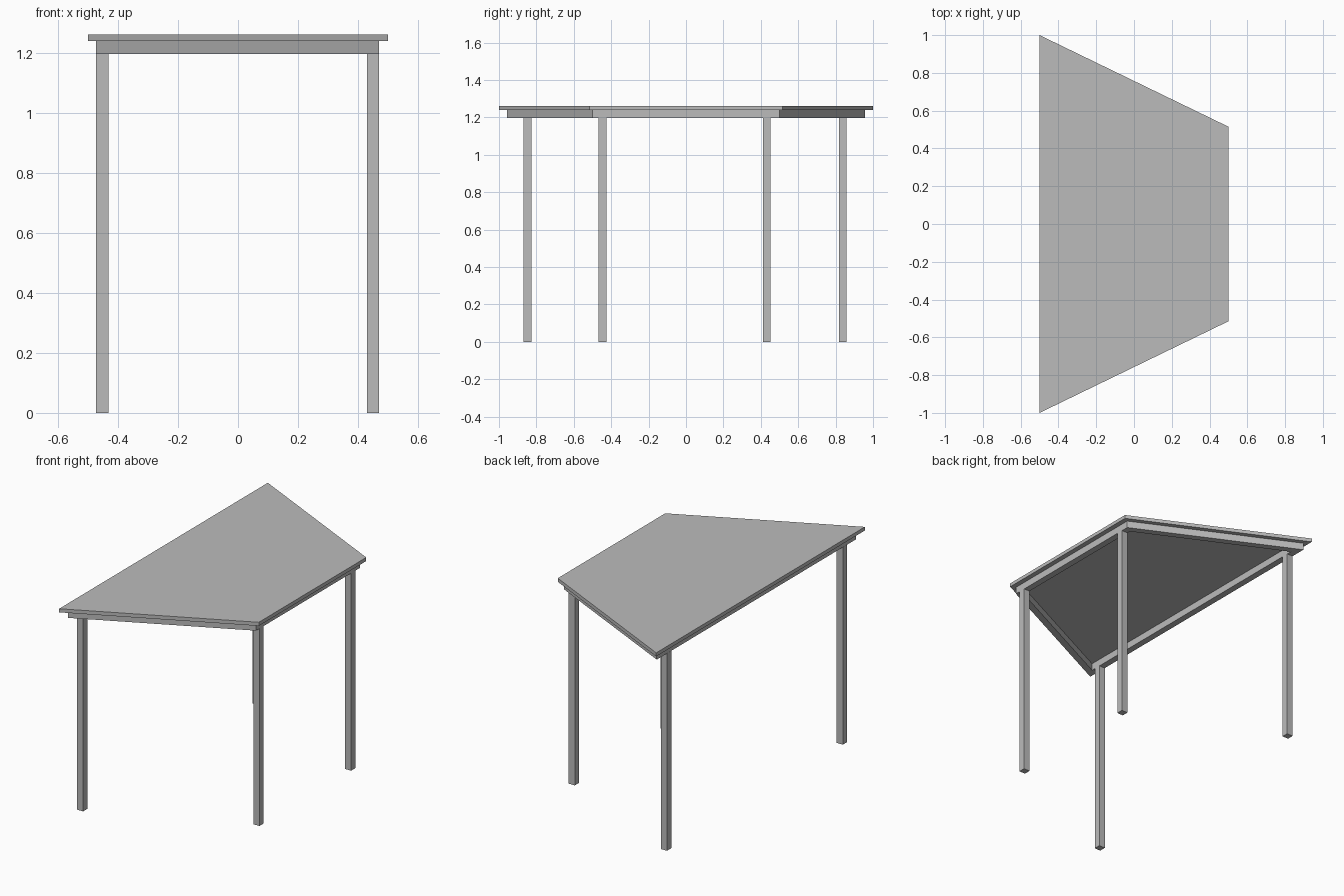
import bpy
import bmesh

cube = bpy.data.objects.get("Cube")
if cube:
    bpy.data.objects.remove(cube, do_unlink=True)

grey = bpy.data.materials.new("light grey")
grey.use_nodes = True
COLOUR = (0.5, 0.5, 0.5, 1)
grey.diffuse_color = COLOUR
grey.node_tree.nodes["Principled BSDF"].inputs["Base Color"].default_value = COLOUR

TOP_Z, BOARD_Z, RAIL_Z = 1.262, 1.24, 1.197
LEG = 0.041
RAIL = 0.04


def add_object(name, bm):
    bmesh.ops.recalc_face_normals(bm, faces=bm.faces)
    mesh = bpy.data.meshes.new(name)
    bm.to_mesh(mesh)
    bm.free()
    mesh.materials.append(grey)
    obj = bpy.data.objects.new(name, mesh)
    bpy.context.collection.objects.link(obj)
    return obj


def trapezoid(x0, x1, y0, y1):
    """Corners of a trapezoid with half-widths y0 at x0 and y1 at x1."""
    return [(x0, -y0), (x1, -y1), (x1, y1), (x0, y0)]


def prism(name, corners, z0, z1):
    bm = bmesh.new()
    low = [bm.verts.new((x, y, z0)) for x, y in corners]
    high = [bm.verts.new((x, y, z1)) for x, y in corners]
    bm.faces.new(low)
    bm.faces.new(high)
    for i in range(len(corners)):
        j = (i + 1) % len(corners)
        bm.faces.new((low[i], low[j], high[j], high[i]))
    return add_object(name, bm)


# Tapered tabletop
prism("tabletop", trapezoid(-0.5, 0.5, 1.0, 0.515), BOARD_Z, TOP_Z)

# Mitred apron rails under the tabletop, set in from its edge
x0, x1, y0, y1 = -0.473, 0.47, 0.956, 0.499
slope = (y0 - y1) / (x1 - x0)
across = RAIL * (1 + slope ** 2) ** 0.5
outer = trapezoid(x0, x1, y0, y1)
inner = trapezoid(x0 + RAIL, x1 - RAIL,
                  y0 - slope * RAIL - across, y1 + slope * RAIL - across)
for i, side in enumerate(("front", "narrow", "back", "wide")):
    j = (i + 1) % 4
    prism(side + "_rail", [outer[i], outer[j], inner[j], inner[i]], RAIL_Z, BOARD_Z)

# Square legs
legs = {
    "wide_front_leg": (-0.453, -0.847),
    "narrow_front_leg": (0.45, -0.446),
    "narrow_back_leg": (0.45, 0.432),
    "wide_back_leg": (-0.453, 0.838),
}
for name, (x, y) in legs.items():
    h = LEG / 2
    prism(name, [(x - h, y - h), (x + h, y - h), (x + h, y + h), (x - h, y + h)], 0, RAIL_Z)
